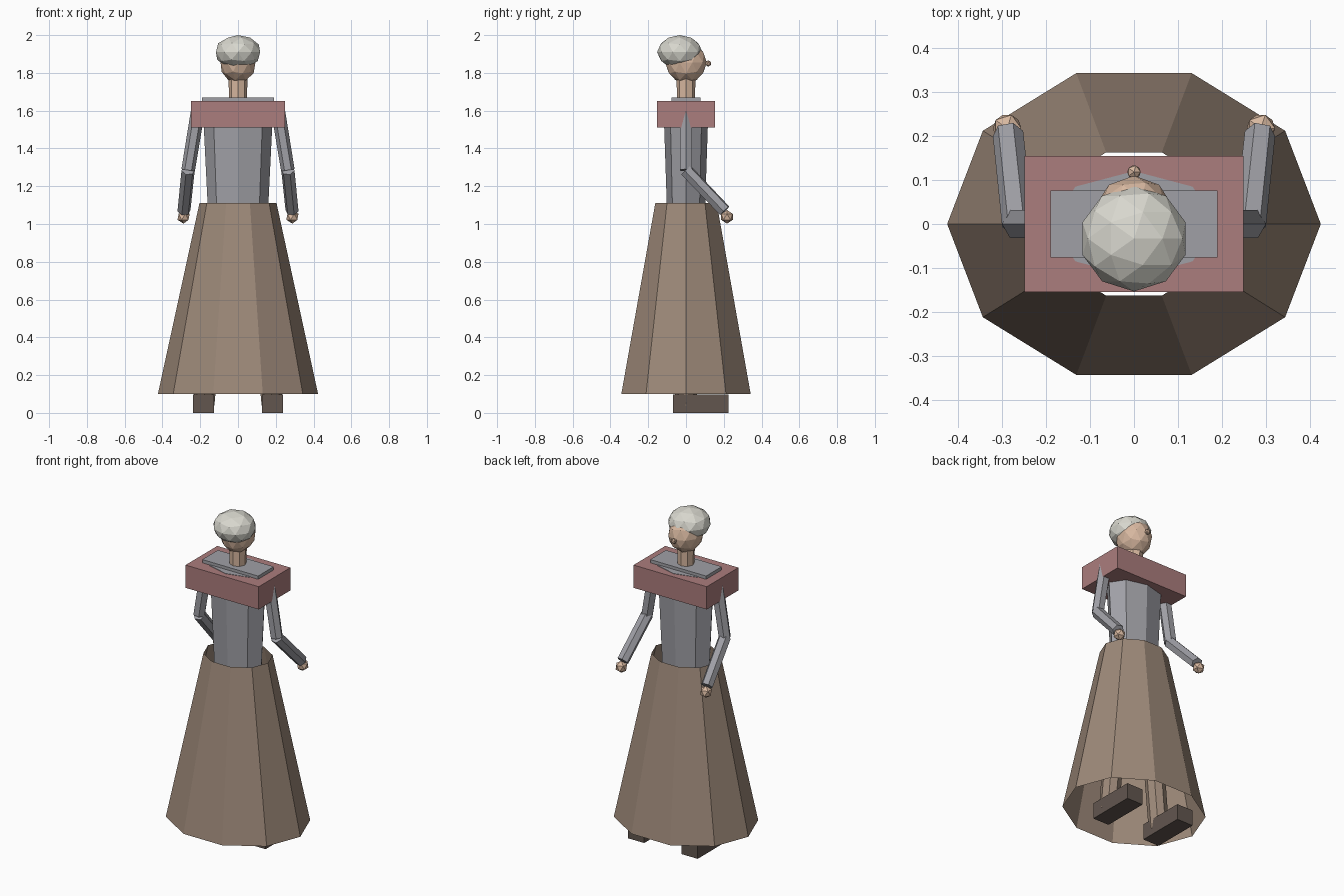
import bpy, bmesh, math
from mathutils import Vector

cube = bpy.data.objects.get("Cube")
if cube:
    bpy.data.objects.remove(cube, do_unlink=True)


def material(name, hexcode):
    rgb = [int(hexcode[i:i + 2], 16) / 255 for i in (0, 2, 4)]
    lin = [c / 12.92 if c < 0.04 else ((c + 0.055) / 1.055) ** 2.4 for c in rgb]
    m = bpy.data.materials.new(name)
    m.use_nodes = True
    m.diffuse_color = (*lin, 1)
    m.node_tree.nodes["Principled BSDF"].inputs["Base Color"].default_value = (*lin, 1)
    return m


grey = material("grey_cloth", "a0a0a6")
brown = material("brown_cloth", "9d8979")
rose = material("rose_cloth", "ab7d7d")
white = material("white_hair", "d8d7ce")
skin = material("skin", "d8b8a0")
leather = material("dark_leather", "62564f")


def finish(name, bm, mat):
    bmesh.ops.recalc_face_normals(bm, faces=bm.faces)
    mesh = bpy.data.meshes.new(name)
    bm.to_mesh(mesh)
    bm.free()
    mesh.materials.append(mat)
    obj = bpy.data.objects.new(name, mesh)
    bpy.context.scene.collection.objects.link(obj)
    return obj


def tube(name, start, end, r0, r1, sides, mat, caps=True, tilt=False):
    """Tapered elliptical tube; tilt turns its rings square to its axis."""
    bm = bmesh.new()
    start, end = Vector(start), Vector(end)
    turn = Vector((0, 0, 1)).rotation_difference(end - start) if tilt else None
    rings = []
    for centre, (rx, ry) in ((start, r0), (end, r1)):
        ring = []
        for i in range(sides):
            a = math.tau * i / sides
            p = Vector((rx * math.cos(a), ry * math.sin(a), 0))
            if turn:
                p.rotate(turn)
            ring.append(bm.verts.new(centre + p))
        rings.append(ring)
    low, high = rings
    for i in range(sides):
        j = (i + 1) % sides
        bm.faces.new((low[i], low[j], high[j], high[i]))
    if caps:
        bm.faces.new(low[::-1])
        bm.faces.new(high)
    return finish(name, bm, mat)


def ball(name, centre, radii, detail, mat):
    bm = bmesh.new()
    bmesh.ops.create_icosphere(bm, subdivisions=detail, radius=1)
    bmesh.ops.scale(bm, vec=radii, verts=bm.verts)
    bmesh.ops.translate(bm, vec=centre, verts=bm.verts)
    return finish(name, bm, mat)


def box(name, low, high, mat):
    bm = bmesh.new()
    bmesh.ops.create_cube(bm, size=1)
    low, high = Vector(low), Vector(high)
    bmesh.ops.scale(bm, vec=high - low, verts=bm.verts)
    bmesh.ops.translate(bm, vec=(low + high) / 2, verts=bm.verts)
    return finish(name, bm, mat)


# Clothing and body
tube("skirt", (0, 0, 0.1), (0, 0, 1.11), (0.424, 0.36), (0.204, 0.171), 10, brown, caps=False)
tube("torso", (0, 0, 1.05), (0, 0, 1.652), (0.158, 0.1), (0.188, 0.12), 8, grey)
box("shawl", (-0.249, -0.154, 1.51), (0.249, 0.154, 1.65), rose)
box("shoulder_yoke", (-0.19, -0.076, 1.6), (0.19, 0.076, 1.67), grey)

# Head
tube("neck", (0, 0, 1.64), (0, 0, 1.78), (0.046, 0.046), (0.051, 0.051), 8, skin)
ball("head", (0, 0, 1.855), (0.097, 0.11, 0.11), 2, skin)
ball("hair", (0, -0.033, 1.91), (0.123, 0.12, 0.09), 2, white)
ball("nose", (0, 0.118, 1.85), (0.017, 0.017, 0.017), 1, skin)

# Limbs, one set per side
for side, s in (("left", 1), ("right", -1)):
    shoulder, elbow = (s * 0.212, 0, 1.6), (s * 0.264, 0, 1.285)
    wrist = (s * 0.286, 0.205, 1.07)
    tube(side + "_upper_arm", shoulder, elbow, (0.037, 0.037), (0.036, 0.036), 6, grey, tilt=True)
    tube(side + "_forearm", elbow, wrist, (0.036, 0.036), (0.035, 0.035), 6, grey, tilt=True)
    ball(side + "_hand", (s * 0.288, 0.217, 1.038), (0.036, 0.036, 0.036), 1, skin)
    tube(side + "_leg", (s * 0.182, 0, 0.04), (s * 0.09, 0, 1.08), (0.057, 0.057), (0.06, 0.06), 8, brown)
    box(side + "_shoe", (s * 0.182 - 0.055, -0.07, 0), (s * 0.182 + 0.055, 0.225, 0.097), leather)
